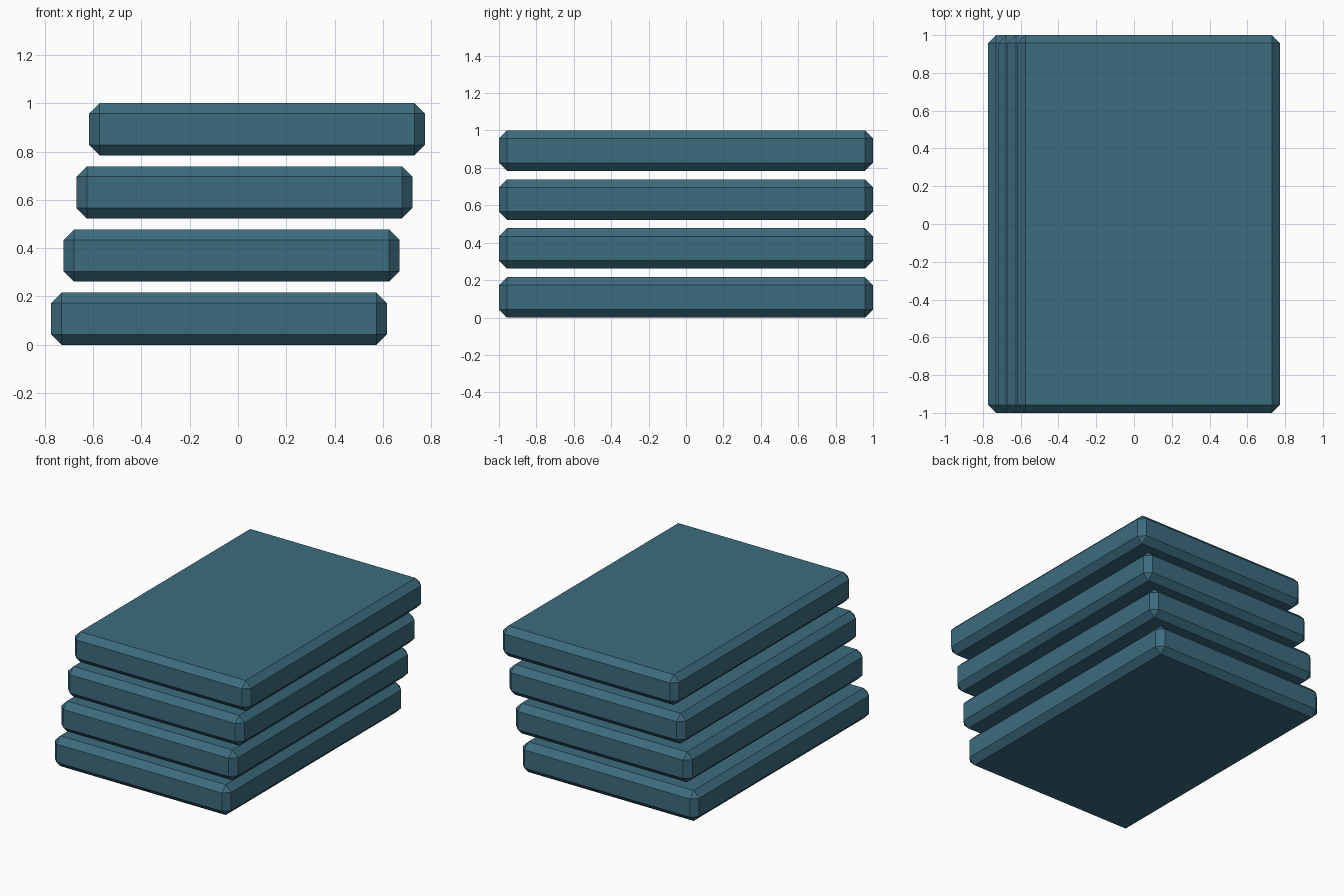
import bpy

if "Cube" in bpy.data.objects:
    bpy.data.objects.remove(bpy.data.objects["Cube"])

COUNT = 4
WIDTH, DEPTH, HEIGHT = 1.39, 2.0, 0.216
STEP_X, STEP_Z = 0.0523, (1.0 - 0.216) / 3
CHAMFER = 0.043

teal = bpy.data.materials.new("teal")
teal.diffuse_color = (0.045, 0.15, 0.21, 1)
teal.use_nodes = True
teal.node_tree.nodes["Principled BSDF"].inputs["Base Color"].default_value = teal.diffuse_color


def add_slab(index):
    """One chamfered slab, shifted sideways and up by its place in the stack."""
    x = (index - (COUNT - 1) / 2) * STEP_X
    z = HEIGHT / 2 + index * STEP_Z
    bpy.ops.mesh.primitive_cube_add(size=1, location=(x, 0, z))
    slab = bpy.context.object
    slab.name = f"slab_{index + 1}"
    slab.scale = (WIDTH, DEPTH, HEIGHT)
    bpy.ops.object.transform_apply(location=False, rotation=False, scale=True)
    # Single flat chamfer on every edge
    bevel = slab.modifiers.new("chamfer", 'BEVEL')
    bevel.width = CHAMFER
    bevel.segments = 1
    bevel.offset_type = 'OFFSET'
    bevel.limit_method = 'NONE'
    slab.data.materials.append(teal)


# Leaning stack of separate slabs
for i in range(COUNT):
    add_slab(i)
